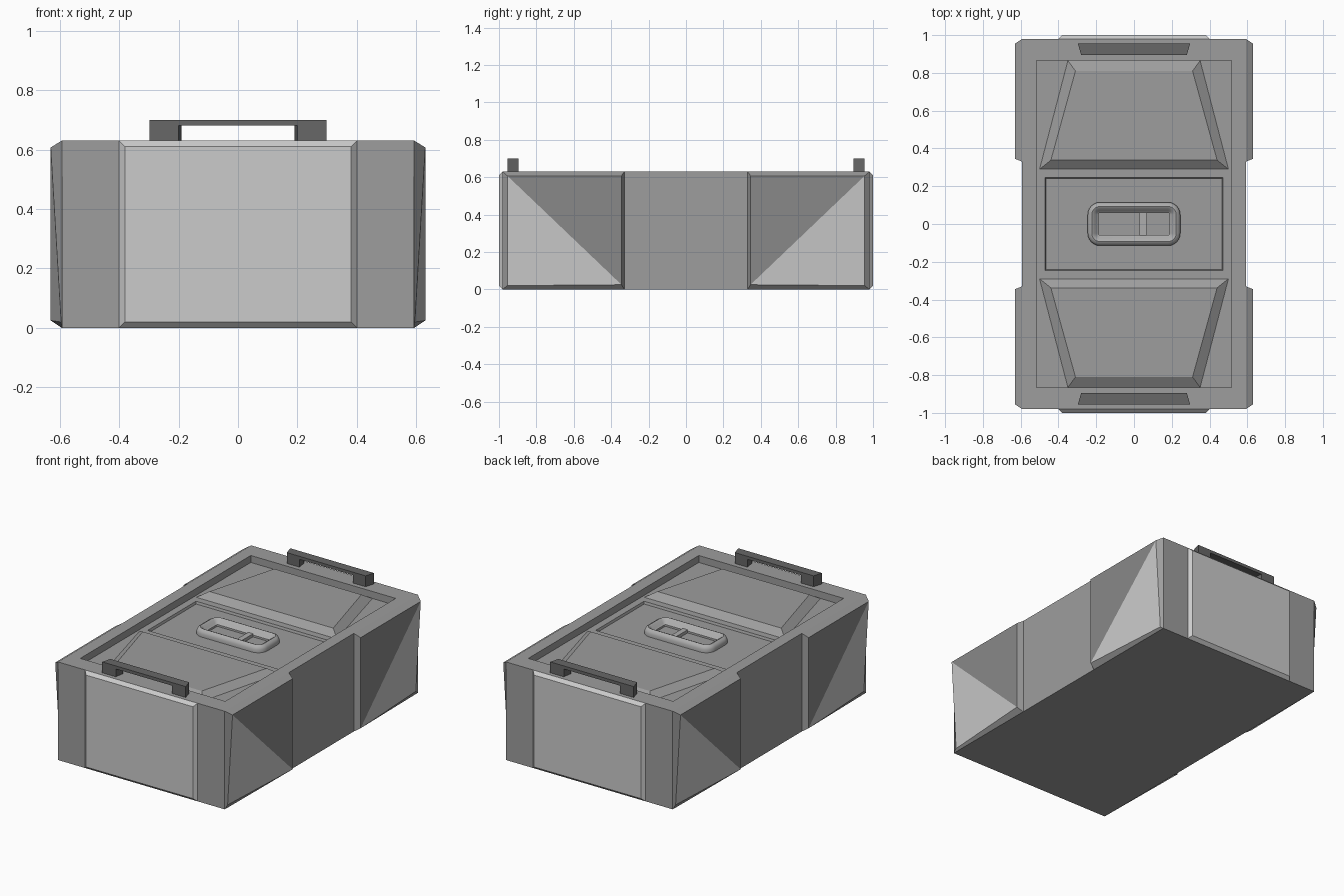
import bpy, bmesh, math

if "Cube" in bpy.data.objects:
    bpy.data.objects.remove(bpy.data.objects["Cube"])


def tone(name, v):
    m = bpy.data.materials.new(name)
    m.diffuse_color = (v, v, v, 1)
    m.use_nodes = True
    m.node_tree.nodes["Principled BSDF"].inputs["Base Color"].default_value = m.diffuse_color
    return m


BODY = tone("body_grey", 0.34)
LIGHT = tone("light_grey", 0.54)
DARK = tone("dark_grey", 0.25)
HANDLE = tone("handle_grey", 0.135)
RING = tone("latch_grey", 0.42)


def loft(name, loops, mat, cap_start=True, closed=False):
    """Skin a series of equal-length point loops into one mesh."""
    bm = bmesh.new()
    rings = [[bm.verts.new(p) for p in loop] for loop in loops]
    n = len(rings[0])
    pairs = list(zip(rings, rings[1:]))
    if closed:
        pairs.append((rings[-1], rings[0]))
    for a, b in pairs:
        for i in range(n):
            j = (i + 1) % n
            bm.faces.new((a[i], a[j], b[j], b[i]))
    if not closed:
        if cap_start:
            bm.faces.new(rings[0][::-1])
        bm.faces.new(rings[-1])
    bmesh.ops.recalc_face_normals(bm, faces=bm.faces)
    return finish(name, bm, mat)


def finish(name, bm, *mats):
    me = bpy.data.meshes.new(name)
    bm.to_mesh(me)
    bm.free()
    for m in mats:
        me.materials.append(m)
    ob = bpy.data.objects.new(name, me)
    bpy.context.collection.objects.link(ob)
    return ob


def rect(x, y, z):
    return [(-x, -y, z), (x, -y, z), (x, y, z), (-x, y, z)]


def mirror(ob, x, y):
    m = ob.modifiers.new("mirror", 'MIRROR')
    m.use_axis = (x, y, False)
    return ob


def rounded_rect(x, y, r, z, seg=6):
    pts = []
    for q, (sx, sy) in enumerate([(1, 1), (-1, 1), (-1, -1), (1, -1)]):
        for k in range(seg + 1):
            a = math.radians(90 * (q + k / seg))
            pts.append((sx * (x - r) + r * math.cos(a),
                        sy * (y - r) + r * math.sin(a), z))
    return pts


TOP, FLOOR, PANEL = 0.63, 0.585, 0.57

# case body: outer shell, rim, sunken lid and sunken centre panel
loft("case_body", [rect(0.592, 0.98, 0), rect(0.592, 0.98, TOP),
                   rect(0.515, 0.865, TOP), rect(0.515, 0.865, FLOOR),
                   rect(0.47, 0.245, FLOOR), rect(0.465, 0.24, PANEL)], BODY)

# chamfered end plates
mirror(loft("end_plate", [
    [(-0.40, -0.98, 0), (0.40, -0.98, 0), (0.40, -0.98, TOP), (-0.40, -0.98, TOP)],
    [(-0.38, -1, 0.02), (0.38, -1, 0.02), (0.38, -1, 0.61), (-0.38, -1, 0.61)]],
    LIGHT, cap_start=False), False, True)

# corner side plates: the lower outer corner folds back into the body
bm = bmesh.new()
base = [bm.verts.new((0.592, y, z)) for y, z in
        [(-0.98, 0), (-0.33, 0), (-0.33, TOP), (-0.98, TOP)]]
face = [bm.verts.new(p) for p in
        [(0.595, -0.955, 0.02), (0.63, -0.345, 0.025),
         (0.63, -0.345, 0.607), (0.63, -0.955, 0.607)]]
for i in range(4):
    j = (i + 1) % 4
    bm.faces.new((base[i], base[j], face[j], face[i]))
bm.faces.new((face[0], face[1], face[3])).material_index = 1
bm.faces.new((face[1], face[2], face[3])).material_index = 2
mirror(finish("side_plate", bm, BODY, LIGHT, DARK), True, True)

# raised tapered pads on the lid
mirror(loft("lid_pad", [
    [(-0.35, -0.865, FLOOR), (0.35, -0.865, FLOOR), (0.50, -0.29, FLOOR), (-0.50, -0.29, FLOOR)],
    [(-0.31, -0.81, 0.62), (0.31, -0.81, 0.62), (0.44, -0.338, 0.62), (-0.44, -0.338, 0.62)]],
    BODY), False, True)


# carry handles: bridge outline, slightly narrower on the inner side
def bridge(y, w, g):
    return [(-w, y, TOP), (-g, y, TOP), (-g, y, 0.68), (g, y, 0.68),
            (g, y, TOP), (w, y, TOP), (w, y, 0.70), (-w, y, 0.70)]


mirror(loft("carry_handle", [bridge(-0.955, 0.297, 0.20), bridge(-0.895, 0.28, 0.19)],
            HANDLE), False, True)

# rounded latch ring: (inset, height) section swept round the opening
section = [(0, PANEL), (0, 0.59), (0.008, 0.606), (0.022, 0.613), (0.035, 0.607),
           (0.046, 0.588), (0.056, 0.582), (0.056, PANEL)]
ring = loft("latch_ring", [rounded_rect(0.245 - d, 0.115 - d, max(0.065 - d, 0.006), z)
                           for d, z in section], RING, closed=True)
bpy.context.view_layer.objects.active = ring
ring.select_set(True)
bpy.ops.object.shade_smooth_by_angle(angle=math.radians(50))

# bar dividing the latch opening
loft("latch_divider", [[(x, y, z) for x, y in
                        [(0.03, -0.06), (0.065, -0.06), (0.065, 0.06), (0.03, 0.06)]]
                       for z in (PANEL, 0.59)], RING)
